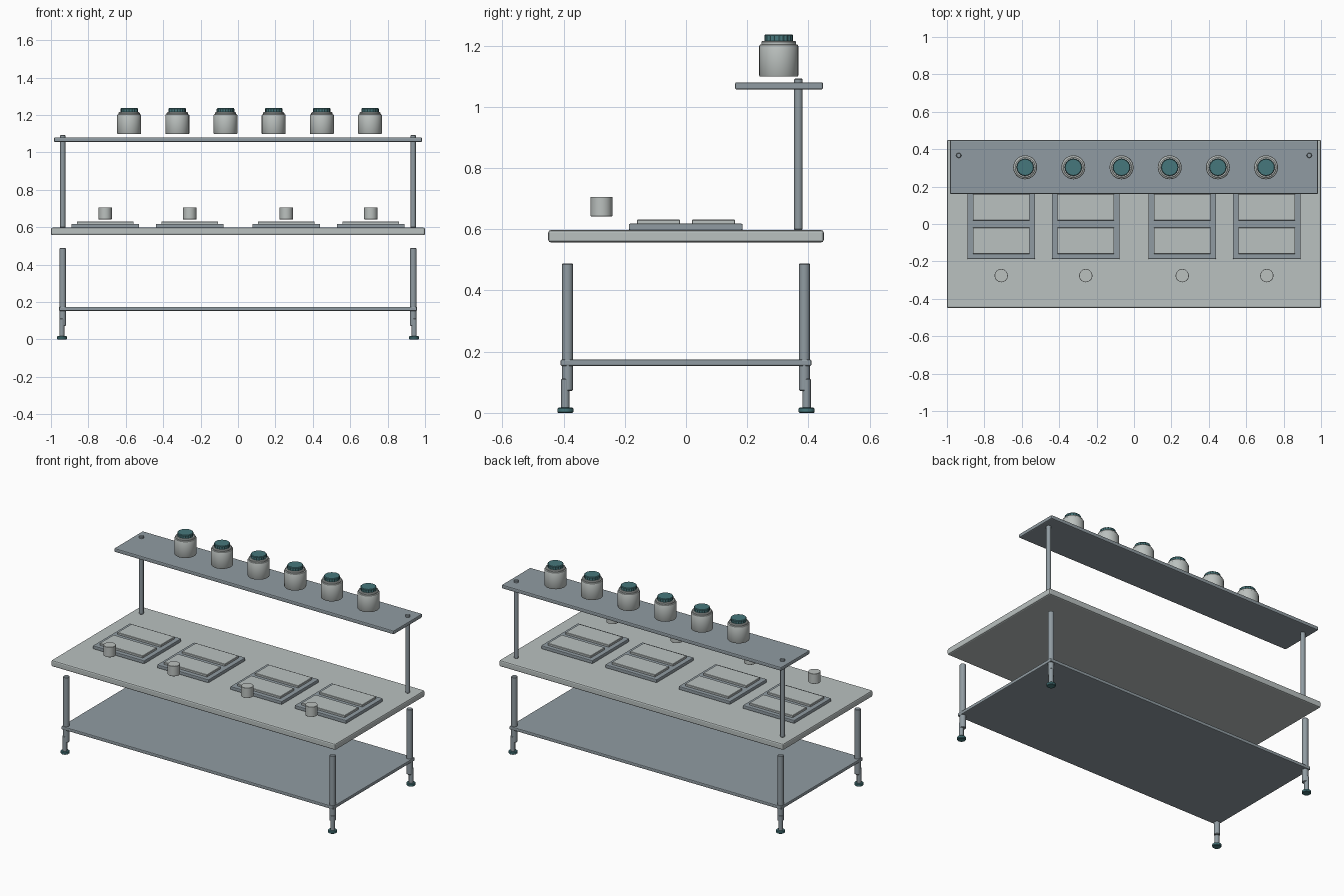
import bpy, bmesh, math
from mathutils import Matrix

if "Cube" in bpy.data.objects:
    bpy.data.objects.remove(bpy.data.objects["Cube"])


def material(name, rgb):
    m = bpy.data.materials.new(name)
    m.diffuse_color = (*rgb, 1)
    m.use_nodes = True
    m.node_tree.nodes["Principled BSDF"].inputs["Base Color"].default_value = m.diffuse_color
    return m


LIGHT = material("light worktop grey", (0.49, 0.535, 0.53))
STEEL = material("blue grey steel", (0.28, 0.33, 0.36))
JAR = material("pale jar grey", (0.50, 0.535, 0.52))
TEAL = material("teal", (0.062, 0.185, 0.20))


def finish(name, bm, mat, smooth=False):
    bmesh.ops.recalc_face_normals(bm, faces=bm.faces)
    me = bpy.data.meshes.new(name)
    bm.to_mesh(me)
    bm.free()
    me.materials.append(mat)
    ob = bpy.data.objects.new(name, me)
    bpy.context.collection.objects.link(ob)
    if smooth:
        bpy.ops.object.select_all(action='DESELECT')
        ob.select_set(True)
        bpy.context.view_layer.objects.active = ob
        bpy.ops.object.shade_smooth_by_angle(angle=math.radians(35))
    return ob


def slab(name, x0, x1, y0, y1, z0, z1, mat, bevel=0.0, segments=2):
    """Box given by its limits, with rounded edges."""
    bm = bmesh.new()
    bmesh.ops.create_cube(bm, size=1)
    for v in bm.verts:
        v.co.x = x0 if v.co.x < 0 else x1
        v.co.y = y0 if v.co.y < 0 else y1
        v.co.z = z0 if v.co.z < 0 else z1
    if bevel:
        bmesh.ops.bevel(bm, geom=bm.edges[:], offset=bevel, segments=segments,
                        profile=0.5, affect='EDGES')
    return finish(name, bm, mat)


def turned(name, x, y, profile, mat, sides=24, flute=0.0, smooth=True):
    """Closed lathe shape from (radius, z) pairs; flute pulls in every other column."""
    bm = bmesh.new()
    rings = []
    for r, z in profile:
        ring = []
        for i in range(sides):
            a = 2 * math.pi * i / sides
            q = r - flute * (i % 2)
            ring.append(bm.verts.new((x + q * math.cos(a), y + q * math.sin(a), z)))
        rings.append(ring)
    for lo, hi in zip(rings, rings[1:]):
        for i in range(sides):
            j = (i + 1) % sides
            bm.faces.new((lo[i], lo[j], hi[j], hi[i]))
    bm.faces.new(rings[0][::-1])
    bm.faces.new(rings[-1])
    return finish(name, bm, mat, smooth)


def rod(name, x, y, r, z0, z1, mat, sides=20, chamfer=0.003):
    return turned(name, x, y, [(r - chamfer, z0), (r, z0 + chamfer),
                               (r, z1 - chamfer), (r - chamfer, z1)], mat, sides)


# Worktop and the two shelves
slab("worktop", -1, 1, -0.45, 0.45, 0.557, 0.597, LIGHT, 0.008)
slab("lower_shelf", -0.957, 0.957, -0.41, 0.41, 0.153, 0.174, STEEL, 0.005)
slab("upper_shelf", -0.984, 0.984, 0.16, 0.448, 1.056, 1.08, STEEL, 0.006)

# Legs with adjustable feet, and upper shelf posts
for sx in (-1, 1):
    for sy in (-1, 1):
        tag = ("left" if sx < 0 else "right") + ("_front" if sy < 0 else "_back")
        rod("leg_" + tag, sx * 0.937, sy * 0.387, 0.018, 0.072, 0.488, STEEL)
        rod("foot_stem_" + tag, sx * 0.942, sy * 0.394, 0.0135, 0.012, 0.112, STEEL)
        rod("foot_pad_" + tag, sx * 0.941, sy * 0.394, 0.026, 0.0, 0.017, TEAL)
    rod("post_" + ("left" if sx < 0 else "right"), sx * 0.937, 0.367, 0.0138,
        0.597, 1.092, STEEL)

# Work stations: tray, two raised plates and a cup
for n, cx in enumerate((-0.71, -0.258, 0.258, 0.71), 1):
    slab(f"tray_{n}", cx - 0.181, cx + 0.181, -0.187, 0.185, 0.597, 0.618, STEEL, 0.004)
    for part, y0, y1 in (("front", -0.16, -0.02), ("back", 0.019, 0.16)):
        slab(f"plate_{part}_{n}", cx - 0.152, cx + 0.152, y0, y1, 0.616, 0.631, LIGHT, 0.002, 1)
    rod(f"cup_{n}", cx, -0.276, 0.0355, 0.642, 0.706, JAR, 28, 0.001)

# Row of jars with ribbed lids
for n in range(6):
    x = -0.582 + n * 0.2576
    turned(f"jar_{n + 1}", x, 0.303,
           [(0.062, 1.099), (0.064, 1.102), (0.064, 1.198), (0.062, 1.202),
            (0.057, 1.204), (0.057, 1.211), (0.053, 1.215)], JAR, 28)
    turned(f"lid_{n + 1}", x, 0.303,
           [(0.047, 1.214), (0.047, 1.232), (0.044, 1.236)], TEAL, 40, 0.002, False)
